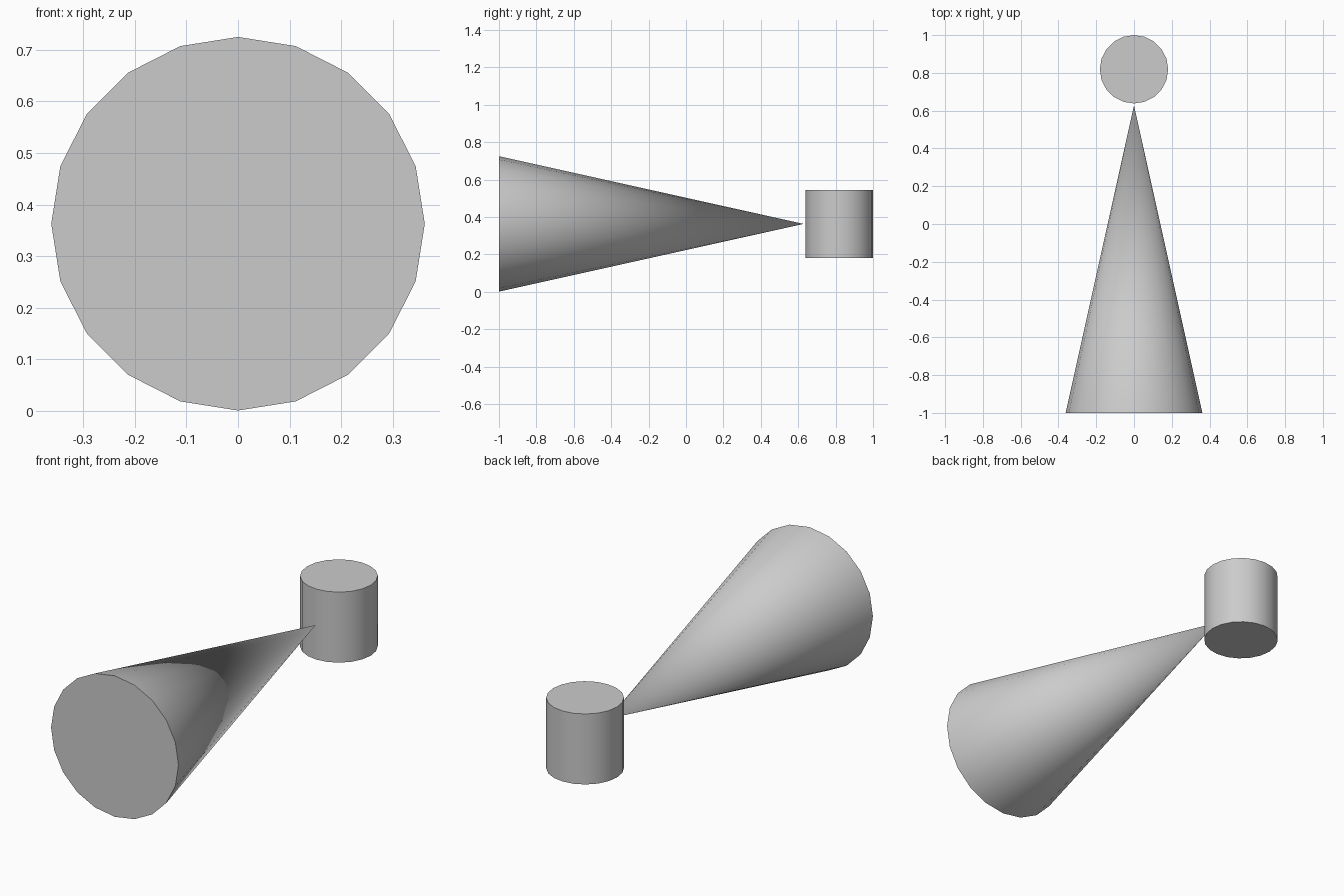
import bpy
from math import radians

if "Cube" in bpy.data.objects:
    bpy.data.objects.remove(bpy.data.objects["Cube"])

RADIUS = 0.362      # cone base radius
AXIS_Z = 0.363      # shared centre height
SIDES = 20


def finish(name):
    obj = bpy.context.object
    obj.name = name
    bpy.ops.object.transform_apply(location=False, rotation=True, scale=True)
    bpy.ops.object.shade_smooth_by_angle(angle=radians(30))
    return obj


# Horizontal cone: base at the front, tip pointing back
length = RADIUS * 4.5
bpy.ops.mesh.primitive_cone_add(vertices=SIDES, radius1=RADIUS, radius2=0, depth=length,
                                location=(0, -1 + length / 2, AXIS_Z),
                                rotation=(radians(-90), 0, 0))
finish("pointing_cone")

# Upright cylinder just behind the tip
bpy.ops.mesh.primitive_cylinder_add(vertices=SIDES, radius=RADIUS / 2, depth=RADIUS,
                                    location=(0, 1 - RADIUS / 2, AXIS_Z))
finish("upright_cylinder")
